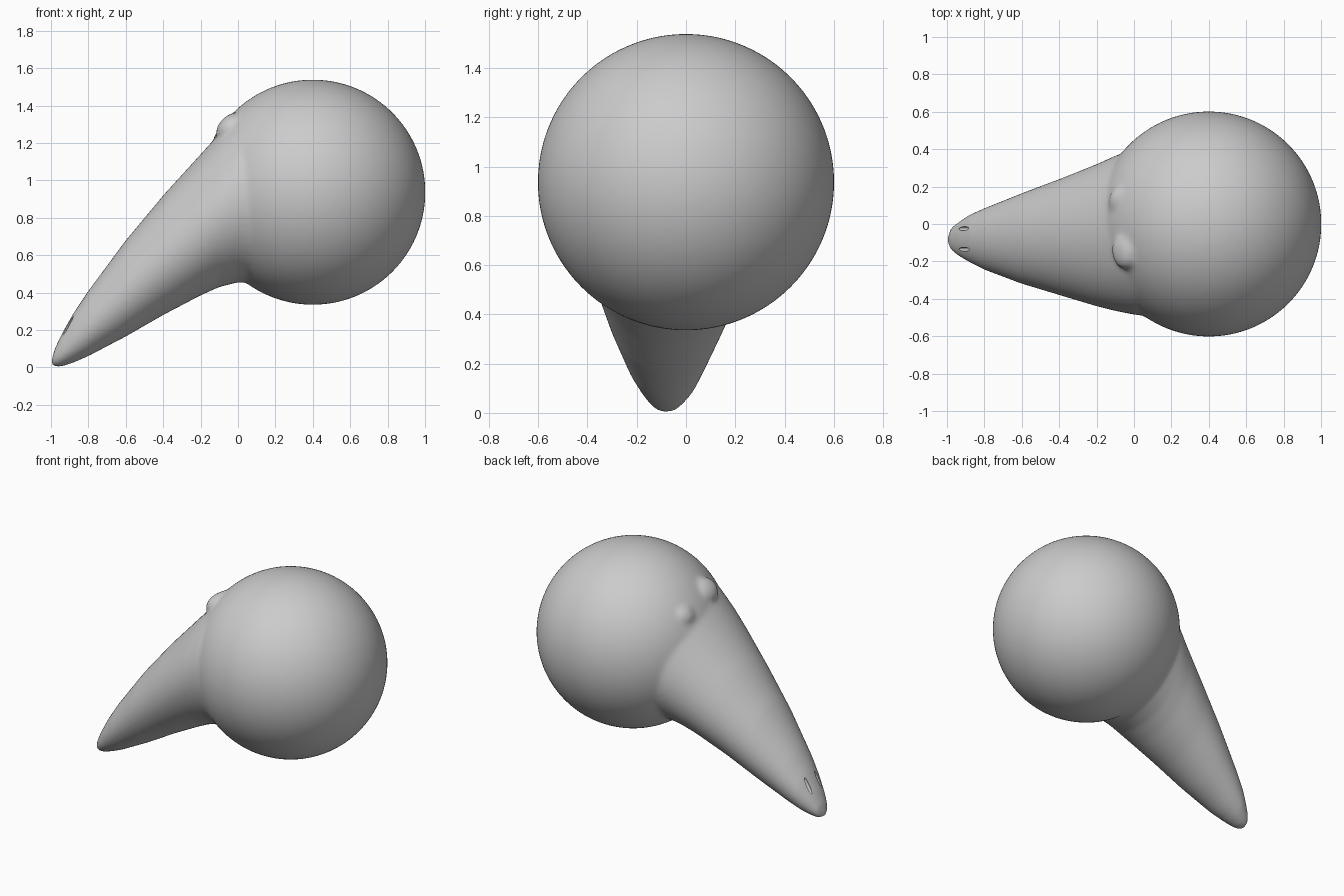
import bpy, bmesh, math
from mathutils import Matrix, Vector

cube = bpy.data.objects.get("Cube")
if cube:
    bpy.data.objects.remove(cube)

# Plain grey clay
clay = bpy.data.materials.new("grey_clay")
clay.use_nodes = True
color = (0.6, 0.6, 0.6, 1)
clay.diffuse_color = color
clay.node_tree.nodes["Principled BSDF"].inputs["Base Color"].default_value = color


def make_object(name, bm):
    mesh = bpy.data.meshes.new(name)
    bmesh.ops.recalc_face_normals(bm, faces=bm.faces)
    bm.to_mesh(mesh)
    bm.free()
    obj = bpy.data.objects.new(name, mesh)
    bpy.context.collection.objects.link(obj)
    mesh.materials.append(clay)
    return obj


def ellipsoid(bm, centre, radii, tilt=0, segments=32):
    matrix = (Matrix.Translation(centre) @ Matrix.Rotation(tilt, 4, "Y")
              @ Matrix.Diagonal((*radii, 1)))
    bmesh.ops.create_uvsphere(bm, u_segments=segments, v_segments=segments // 2,
                              radius=1, matrix=matrix)


# Beak sections: x, bottom z, top z, right y, left y
SECTIONS = [
    (-0.995, 0.01, 0.05, -0.11, -0.06),
    (-0.98, 0.0, 0.10, -0.14, -0.02),
    (-0.94, 0.005, 0.185, -0.17, 0.01),
    (-0.88, 0.025, 0.29, -0.205, 0.05),
    (-0.8, 0.06, 0.41, -0.245, 0.085),
    (-0.6, 0.165, 0.68, -0.32, 0.165),
    (-0.4, 0.28, 0.92, -0.38, 0.24),
    (-0.2, 0.385, 1.14, -0.44, 0.32),
    (-0.1, 0.43, 1.25, -0.465, 0.365),
    (0.0, 0.455, 1.35, -0.485, 0.40),
    (0.15, 0.455, 1.42, -0.5, 0.44),
    (0.4, 0.6, 1.3, -0.4, 0.4),
]
SIDES = 64

body = bmesh.new()
rings = []
for x, low, high, right, left in SECTIONS:
    ring = []
    for i in range(SIDES):
        a = math.tau * i / SIDES
        y = (right + left) / 2 + (left - right) / 2 * math.cos(a)
        z = (low + high) / 2 + (high - low) / 2 * math.sin(a)
        ring.append(body.verts.new((x, y, z)))
    rings.append(ring)
for a, b in zip(rings, rings[1:]):
    for i in range(SIDES):
        j = (i + 1) % SIDES
        body.faces.new((a[i], a[j], b[j], b[i]))
body.faces.new(rings[0])
body.faces.new(rings[-1])

# Round head and the two eye bumps
ellipsoid(body, (0.4, 0, 0.937), (0.602, 0.602, 0.602), segments=96)
slope = -math.atan(1.1)
ellipsoid(body, (-0.075, 0.12, 1.235), (0.075, 0.08, 0.045), slope)
ellipsoid(body, (-0.05, -0.14, 1.29), (0.085, 0.1, 0.05), slope)
head = make_object("head_with_beak", body)

# Nostril slits
slits = bmesh.new()
for y, z in ((-0.025, 0.222), (-0.135, 0.225)):
    ellipsoid(slits, (-0.905, y, z), (0.06, 0.011, 0.012), -math.atan(1.6))
cutter = make_object("nostril_cutter", slits)
cutter.hide_render = True

# Merge into one blended skin, then cut the nostrils
remesh = head.modifiers.new("merge", "REMESH")
remesh.mode = "VOXEL"
remesh.voxel_size = 0.014
soften = head.modifiers.new("soften", "SMOOTH")
soften.factor = 0.5
soften.iterations = 12
cut = head.modifiers.new("nostrils", "BOOLEAN")
cut.operation = "DIFFERENCE"
cut.solver = "EXACT"
cut.object = cutter

bpy.context.view_layer.update()
graph = bpy.context.evaluated_depsgraph_get()
finished = bpy.data.meshes.new_from_object(head.evaluated_get(graph))
head.modifiers.clear()
head.data = finished
bpy.data.objects.remove(cutter)

finished.materials.clear()
finished.materials.append(clay)
for face in finished.polygons:
    face.material_index = 0
bpy.ops.object.select_all(action="DESELECT")
head.select_set(True)
bpy.context.view_layer.objects.active = head
bpy.ops.object.shade_smooth_by_angle(angle=math.radians(40))
